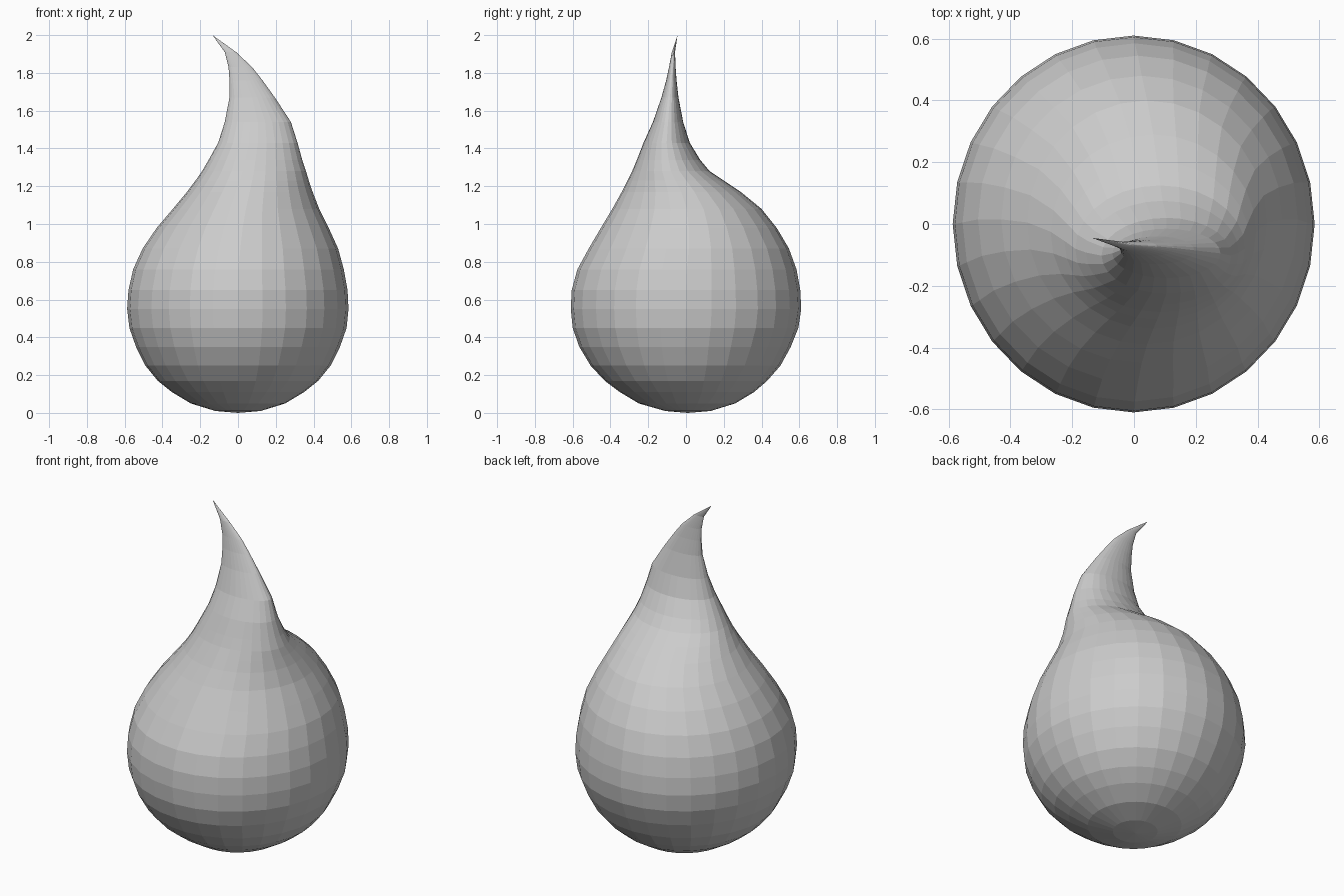
import bpy, bmesh, math

SIDES = 28

# Cross-sections: z, left, right, front, back extents of each oval
SECTIONS = [
    (0.01, -0.12, 0.12, -0.11, 0.13), (0.05, -0.25, 0.25, -0.25, 0.26),
    (0.11, -0.35, 0.35, -0.35, 0.36), (0.17, -0.425, 0.425, -0.43, 0.43),
    (0.25, -0.49, 0.49, -0.505, 0.50), (0.35, -0.54, 0.54, -0.565, 0.555),
    (0.45, -0.575, 0.575, -0.60, 0.595), (0.55, -0.587, 0.585, -0.61, 0.61),
    (0.65, -0.58, 0.58, -0.605, 0.605), (0.76, -0.555, 0.56, -0.575, 0.585),
    (0.87, -0.505, 0.53, -0.515, 0.545), (0.98, -0.43, 0.48, -0.45, 0.48),
    (1.08, -0.345, 0.43, -0.39, 0.40), (1.17, -0.27, 0.395, -0.34, 0.29),
    (1.23, -0.225, 0.375, -0.31, 0.20), (1.28, -0.19, 0.36, -0.285, 0.125),
    (1.34, -0.155, 0.34, -0.26, 0.075), (1.43, -0.105, 0.315, -0.225, 0.02),
    (1.54, -0.07, 0.28, -0.175, -0.015), (1.67, -0.045, 0.195, -0.13, -0.04),
    (1.76, -0.045, 0.13, -0.105, -0.05), (1.83, -0.05, 0.075, -0.09, -0.055),
    (1.91, -0.07, -0.01, -0.075, -0.058),
]

bm = bmesh.new()


def oval(z, left, right, front, back):
    cx, cy = (left + right) / 2, (front + back) / 2
    rx, ry = (right - left) / 2, (back - front) / 2
    ring = []
    for i in range(SIDES):
        a = math.tau * i / SIDES
        ring.append(bm.verts.new((cx + rx * math.cos(a), cy + ry * math.sin(a), z)))
    return ring


# Loft the round body into the hooked, blade-like tip
rings = [oval(*s) for s in SECTIONS]
bottom = bm.verts.new((0, 0.01, 0))
tip = bm.verts.new((-0.135, -0.045, 2.0))
for i in range(SIDES):
    j = (i + 1) % SIDES
    for lo, hi in zip(rings, rings[1:]):
        bm.faces.new((lo[i], lo[j], hi[j], hi[i]))
    bm.faces.new((bottom, rings[0][j], rings[0][i]))
    bm.faces.new((rings[-1][i], rings[-1][j], tip))
bmesh.ops.recalc_face_normals(bm, faces=bm.faces)

mesh = bpy.data.meshes.new("droplet_body")
bm.to_mesh(mesh)
bm.free()
bpy.context.collection.objects.link(bpy.data.objects.new("droplet_body", mesh))
